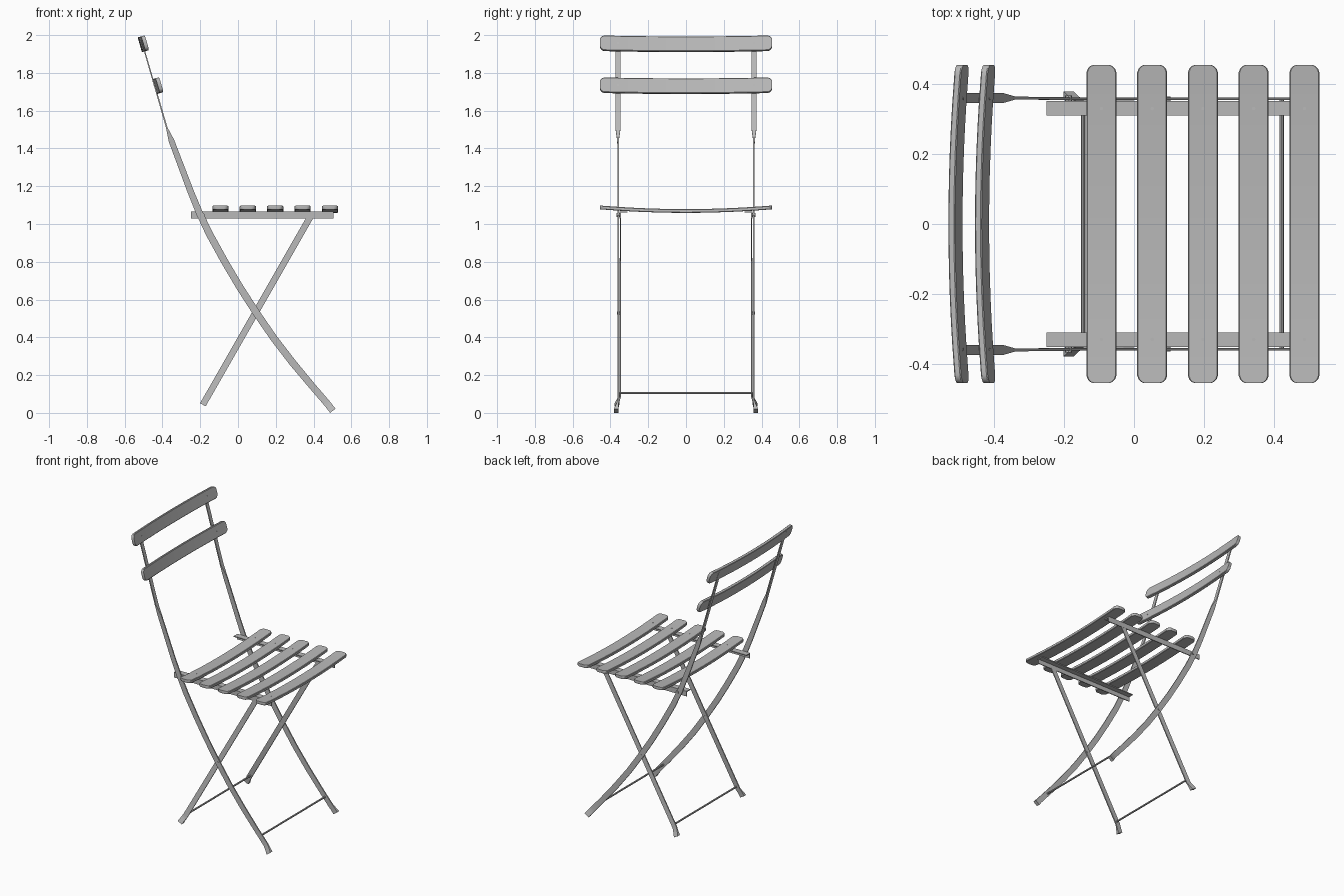
import bpy, bmesh, math
from mathutils import Vector

cube = bpy.data.objects.get("Cube")
if cube:
    bpy.data.objects.remove(cube, do_unlink=True)

grey = bpy.data.materials.new("plain_grey")
grey.use_nodes = True
GREY = (0.48, 0.48, 0.48, 1)
grey.diffuse_color = GREY
grey.node_tree.nodes["Principled BSDF"].inputs["Base Color"].default_value = GREY


def finish(name, bm, angle=35):
    bmesh.ops.recalc_face_normals(bm, faces=bm.faces)
    mesh = bpy.data.meshes.new(name)
    bm.to_mesh(mesh)
    bm.free()
    mesh.materials.append(grey)
    ob = bpy.data.objects.new(name, mesh)
    bpy.context.collection.objects.link(ob)
    bpy.ops.object.select_all(action='DESELECT')
    ob.select_set(True)
    bpy.context.view_layer.objects.active = ob
    bpy.ops.object.shade_smooth_by_angle(angle=math.radians(angle))
    return ob


def loft(name, rings):
    """Skin a list of equal-sized point rings and cap both ends."""
    bm = bmesh.new()
    loops = [[bm.verts.new(p) for p in ring] for ring in rings]
    n = len(loops[0])
    for a, b in zip(loops, loops[1:]):
        for i in range(n):
            j = (i + 1) % n
            bm.faces.new((a[i], a[j], b[j], b[i]))
    bm.faces.new(loops[0])
    bm.faces.new(loops[-1])
    return finish(name, bm)


def box(name, x, y, z):
    rings = [[(px, y[0], z[0]), (px, y[1], z[0]), (px, y[1], z[1]), (px, y[0], z[1])] for px in x]
    return loft(name, rings)


def rod(name, start, end, radius, sides=8):
    start, end = Vector(start), Vector(end)
    axis = (end - start).normalized()
    u = axis.orthogonal().normalized()
    v = axis.cross(u)
    ring = [(u * math.cos(t) + v * math.sin(t)) * radius
            for t in (math.tau * k / sides for k in range(sides))]
    return loft(name, [[p + r for r in ring] for p in (start, end)])


def ribbon(name, stations, side):
    """Flat bar through stations (x, y, z, half depth, half thickness in y)."""
    rings = []
    for i, (x, y, z, d, t) in enumerate(stations):
        a, b = stations[max(i - 1, 0)], stations[min(i + 1, len(stations) - 1)]
        n = Vector((b[2] - a[2], 0, a[0] - b[0])).normalized() * d
        c = Vector((x, side * y, z))
        w = Vector((0, t, 0))
        rings.append([c - n - w, c + n - w, c + n + w, c - n + w])
    return loft(name, rings)


HALF = 0.455   # half length of every slat
THICK = 0.01   # half thickness of every slat


def bow_at(y, bow):
    return bow * (1 - (y / HALF) ** 2)


def slat(name, centre, across, normal, width, bow, screw_y):
    """Bowed board along y with rounded corners, eased edges and screw heads."""
    centre, across, normal = Vector(centre), Vector(across).normalized(), Vector(normal).normalized()
    ends = [(0, 0.02), (0.004, 0.011), (0.011, 0.004), (0.022, 0)]
    stations = [(-HALF + e, c) for e, c in ends]
    stations += [((-0.5 + k / 12) * 0.84, 0) for k in range(13)]
    stations += [(HALF - e, c) for e, c in reversed(ends)]
    ease = 0.003
    rings = []
    for y, cut in stations:
        mid = centre + Vector((0, y, 0)) - normal * bow_at(y, bow)
        w, t = width - cut, THICK
        outline = [(-w + ease, -t), (w - ease, -t), (w, -t + ease), (w, t - ease),
                   (w - ease, t), (-w + ease, t), (-w, t - ease), (-w, -t + ease)]
        rings.append([mid + across * a + normal * b for a, b in outline])
    loft(name, rings)
    for label, s in (("left", 1), ("right", -1)):
        y = s * screw_y
        top = centre + Vector((0, y, 0)) + normal * (THICK - bow_at(y, bow))
        rod(f"{name}_screw_{label}", top - normal * 0.002, top + normal * 0.001, 0.005)


# Seat boards
for i in range(5):
    slat(f"seat_slat_{i + 1}", (-0.093 + 0.145 * i, 0, 1.088), (1, 0, 0), (0, 0, 1), 0.043, 0.019, 0.33)

# Backrest boards, leaning with the uprights
LEAN = Vector((-0.29, 0, 1))
FACING = (1, 0, 0.29)
slat("lower_back_slat", (-0.415, 0, 1.735), LEAN, FACING, 0.041, 0.02, 0.36)
slat("upper_back_slat", (-0.491, 0, 1.957), LEAN, FACING, 0.041, 0.02, 0.36)

# Long bar: curved leg below, twisted flat upright above
CURVED = [
    (0.502, 0.369, 0.011, 0.018, 0.012), (0.483, 0.363, 0.036, 0.018, 0.006),
    (0.465, 0.358, 0.058, 0.018, 0.004), (0.39, 0.358, 0.145, 0.018, 0.004),
    (0.29, 0.358, 0.265, 0.019, 0.004), (0.19, 0.358, 0.395, 0.019, 0.004),
    (0.097, 0.358, 0.53, 0.019, 0.004), (0.01, 0.358, 0.665, 0.019, 0.004),
    (-0.07, 0.358, 0.80, 0.019, 0.004), (-0.15, 0.358, 0.945, 0.019, 0.004),
    (-0.205, 0.358, 1.06, 0.018, 0.004), (-0.25, 0.359, 1.17, 0.017, 0.004),
    (-0.352, 0.36, 1.44, 0.015, 0.004), (-0.377, 0.36, 1.51, 0.004, 0.014),
    (-0.512, 0.36, 1.975, 0.003, 0.014),
]
# Straight crossing leg
STRAIGHT = [
    (-0.186, 0.366, 0.043, 0.017, 0.012), (-0.172, 0.358, 0.068, 0.017, 0.006),
    (-0.158, 0.349, 0.092, 0.017, 0.004), (0.387, 0.347, 1.045, 0.017, 0.003),
]

for label, s in (("left", 1), ("right", -1)):
    ribbon(f"curved_leg_{label}", CURVED, s)
    ribbon(f"straight_leg_{label}", STRAIGHT, s)
    # Angle-iron rail carrying the seat boards
    box(f"seat_rail_flange_{label}", (-0.25, 0.505), (s * 0.31, s * 0.345), (1.06, 1.066))
    box(f"seat_rail_web_{label}", (-0.25, 0.505), (s * 0.345, s * 0.351), (1.03, 1.066))
    # Pivots
    rod(f"seat_pivot_{label}", (-0.187, s * 0.346, 1.048), (-0.187, s * 0.367, 1.048), 0.01)
    rod(f"leg_pivot_{label}", (0.097, s * 0.343, 0.53), (0.097, s * 0.364, 0.53), 0.008)

# Stretchers near the floor
rod("front_stretcher", (0.422, -0.356, 0.105), (0.422, 0.356, 0.105), 0.006)
rod("rear_stretcher", (-0.145, -0.35, 0.105), (-0.145, 0.35, 0.105), 0.006)
